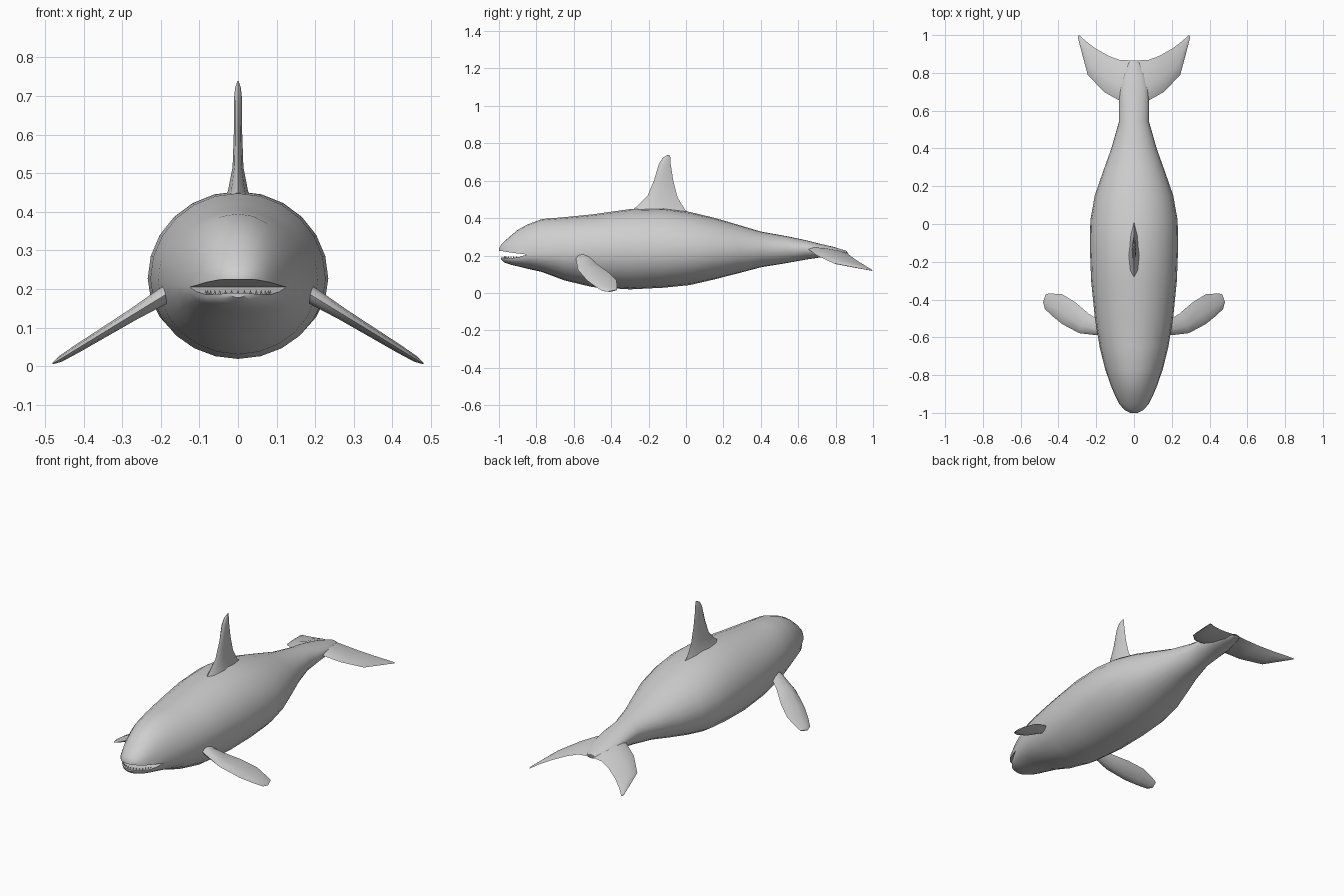
import bpy, bmesh, math
from mathutils import Vector

skin = bpy.data.materials.new("whale_grey")
skin.diffuse_color = (0.62, 0.62, 0.62, 1)


def loft(bm, rings, cap_start=True, cap_end=True):
    """Bridge closed rings of points with quads."""
    rows = [[bm.verts.new(p) for p in ring] for ring in rings]
    n = len(rows[0])
    for a, b in zip(rows, rows[1:]):
        for i in range(n):
            j = (i + 1) % n
            bm.faces.new((a[i], a[j], b[j], b[i]))
    if cap_start:
        bm.faces.new(rows[0][::-1])
    if cap_end:
        bm.faces.new(rows[-1])


def finish(name, bm, mirrored=False, angle=35):
    bmesh.ops.remove_doubles(bm, verts=bm.verts, dist=1e-5)
    bmesh.ops.recalc_face_normals(bm, faces=bm.faces)
    mesh = bpy.data.meshes.new(name)
    bm.to_mesh(mesh)
    bm.free()
    ob = bpy.data.objects.new(name, mesh)
    bpy.context.collection.objects.link(ob)
    mesh.materials.append(skin)
    bpy.ops.object.select_all(action='DESELECT')
    ob.select_set(True)
    bpy.context.view_layer.objects.active = ob
    bpy.ops.object.shade_smooth_by_angle(angle=math.radians(angle))
    if mirrored:
        ob.modifiers.new("mirror", 'MIRROR').use_mirror_merge = False
    return ob


HALF = 12


def arc(y, w, mid, edge):
    """Half ellipse from +x to -x, reaching height edge at the centre line."""
    return [(w * math.cos(math.pi * i / HALF), y,
             mid + (edge - mid) * math.sin(math.pi * i / HALF))
            for i in range(HALF + 1)]


# Body: y, half width, widest height, top, bottom
body = [
    (-0.85, 0.125, 0.205, 0.365, 0.130), (-0.77, 0.152, 0.210, 0.395, 0.112),
    (-0.65, 0.182, 0.217, 0.405, 0.067), (-0.50, 0.207, 0.223, 0.420, 0.031),
    (-0.30, 0.227, 0.226, 0.448, 0.019), (-0.12, 0.234, 0.227, 0.453, 0.028),
    (0.02, 0.231, 0.227, 0.433, 0.042), (0.15, 0.208, 0.228, 0.402, 0.072),
    (0.28, 0.163, 0.230, 0.364, 0.105), (0.40, 0.120, 0.233, 0.328, 0.137),
    (0.54, 0.080, 0.236, 0.303, 0.160), (0.64, 0.080, 0.236, 0.282, 0.178),
    (0.72, 0.075, 0.230, 0.262, 0.190), (0.79, 0.055, 0.225, 0.246, 0.195),
    (0.86, 0.025, 0.214, 0.224, 0.204)]
# Jaws: y, half width, lip height, outer height
upper = [
    (-1.0, 0.020, 0.225, 0.238), (-0.985, 0.050, 0.224, 0.262),
    (-0.95, 0.080, 0.218, 0.295), (-0.90, 0.104, 0.211, 0.337),
    (-0.85, 0.125, 0.205, 0.365)]
lower = [
    (-0.988, 0.020, 0.190, 0.178), (-0.97, 0.050, 0.187, 0.162),
    (-0.93, 0.085, 0.186, 0.149), (-0.89, 0.107, 0.193, 0.140),
    (-0.85, 0.125, 0.205, 0.130)]
bm = bmesh.new()
loft(bm, [arc(y, w, m, t) + arc(y, w, m, b)[-2:0:-1]
          for y, w, m, t, b in body], cap_start=False)
for jaw in (upper, lower):
    loft(bm, [arc(*s) for s in jaw], cap_end=False)
finish("body", bm)

# Small teeth along the lower lip
bm = bmesh.new()
for i in range(15):
    a = math.pi * (i + 1) / 16
    x, y = 0.085 * math.cos(a), -0.89 - 0.082 * math.sin(a)
    z = 0.188
    base = [bm.verts.new((x + 0.005 * math.cos(k * math.pi / 2),
                          y + 0.005 * math.sin(k * math.pi / 2), z - 0.004))
            for k in range(4)]
    tip = bm.verts.new((x, y, z + 0.010))
    for k in range(4):
        bm.faces.new((base[k], base[(k + 1) % 4], tip))
    bm.faces.new(base[::-1])
finish("teeth", bm)


def fin(name, sections, normal, mirrored):
    """Loft lens sections given as leading point, trailing point, half thickness."""
    bm = bmesh.new()
    up = Vector(normal).normalized()
    rings = []
    for lead, trail, t in sections:
        a, b = Vector(lead), Vector(trail)
        shape = [(0, 0), (0.12, 0.65), (0.38, 1), (0.75, 0.65), (1, 0),
                 (0.75, -0.65), (0.38, -1), (0.12, -0.65)]
        rings.append([a.lerp(b, u) + up * (t * v) for u, v in shape])
    loft(bm, rings)
    return finish(name, bm, mirrored, 50)


# Dorsal fin with a flared base
fin("dorsal_fin", [
    ((0, -0.30, 0.435), (0, 0.03, 0.42), 0.034),
    ((0, -0.265, 0.460), (0, -0.005, 0.445), 0.026),
    ((0, -0.205, 0.520), (0, -0.045, 0.51), 0.014),
    ((0, -0.172, 0.600), (0, -0.068, 0.60), 0.011),
    ((0, -0.145, 0.690), (0, -0.082, 0.69), 0.011),
    ((0, -0.125, 0.722), (0, -0.084, 0.725), 0.007),
    ((0, -0.100, 0.737), (0, -0.088, 0.739), 0.002)], (1, 0, 0), False)


# Pectoral flippers slope down and outward
def flip(x, y):
    return (x, y, 0.178 - 0.612 * (x - 0.2))


fin("flipper", [
    (flip(0.150, -0.585), flip(0.150, -0.49), 0.024),
    (flip(0.205, -0.588), flip(0.200, -0.50), 0.021),
    (flip(0.290, -0.578), flip(0.240, -0.475), 0.016),
    (flip(0.380, -0.530), flip(0.310, -0.415), 0.013),
    (flip(0.435, -0.485), flip(0.380, -0.372), 0.011),
    (flip(0.472, -0.450), flip(0.440, -0.368), 0.008),
    (flip(0.481, -0.415), flip(0.466, -0.370), 0.003)], (0.52, 0, 0.85), True)

# Tail flukes drooping towards the tips
fin("tail_fluke", [
    ((0.000, 0.620, 0.240), (0.000, 0.866, 0.215), 0.022),
    ((0.080, 0.655, 0.233), (0.075, 0.868, 0.208), 0.018),
    ((0.160, 0.700, 0.200), (0.135, 0.890, 0.190), 0.013),
    ((0.245, 0.790, 0.158), (0.205, 0.930, 0.163), 0.009),
    ((0.272, 0.890, 0.139), (0.255, 0.968, 0.140), 0.006),
    ((0.298, 0.990, 0.120), (0.290, 1.000, 0.120), 0.002)], (0.35, 0.2, 0.9), True)
